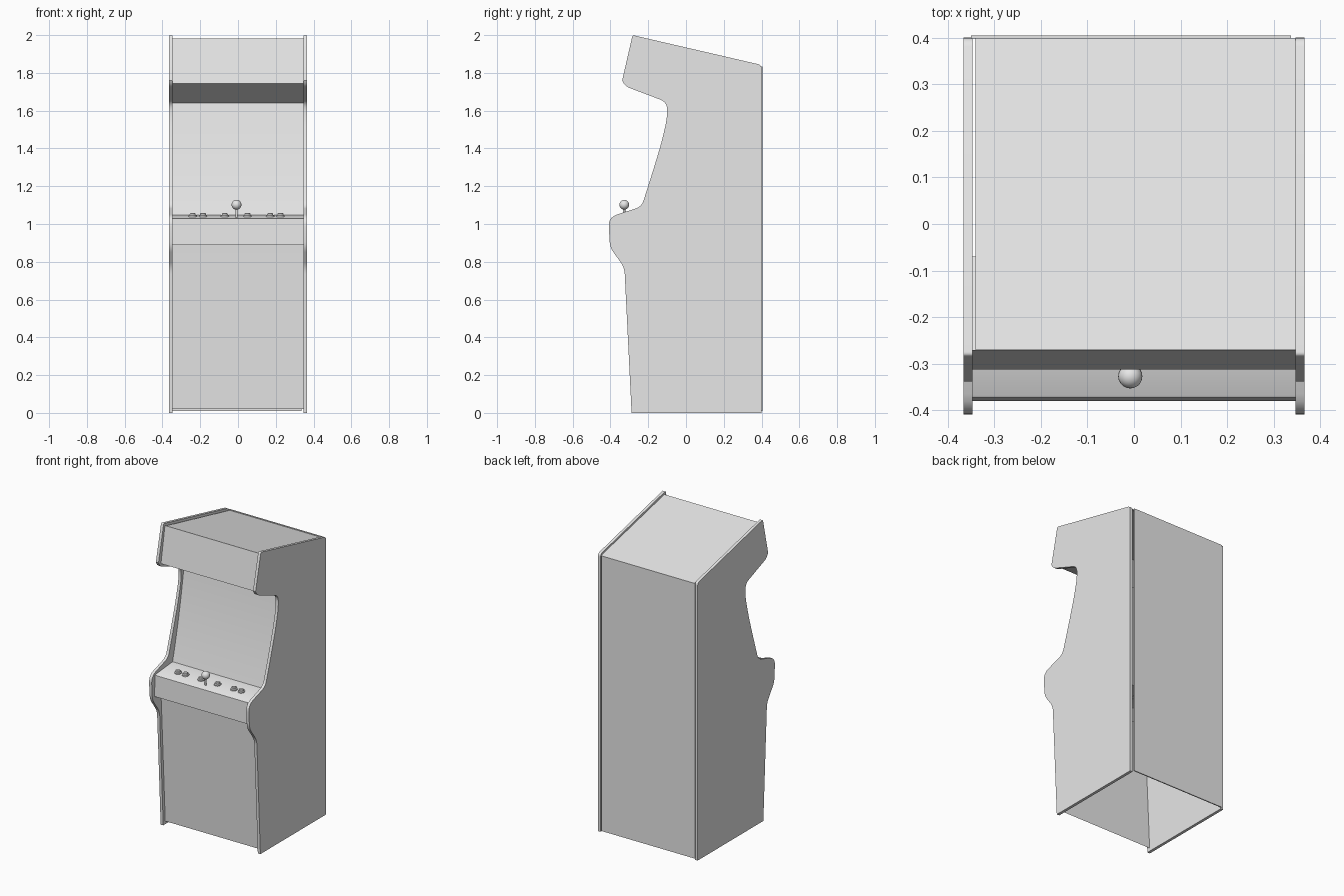
import bpy, bmesh, math
from mathutils import Vector

if "Cube" in bpy.data.objects:
    bpy.data.objects.remove(bpy.data.objects["Cube"])

grey = bpy.data.materials.new("light grey")
grey.diffuse_color = (0.8, 0.8, 0.8, 1)
grey.use_nodes = True
grey.node_tree.nodes["Principled BSDF"].inputs["Base Color"].default_value = grey.diffuse_color


def finish(name, bm, angle=35):
    me = bpy.data.meshes.new(name)
    bm.to_mesh(me)
    bm.free()
    me.materials.append(grey)
    ob = bpy.data.objects.new(name, me)
    bpy.context.collection.objects.link(ob)
    bpy.ops.object.select_all(action='DESELECT')
    ob.select_set(True)
    bpy.context.view_layer.objects.active = ob
    bpy.ops.object.shade_smooth_by_angle(angle=math.radians(angle))
    return ob


def fillet(points, steps=5):
    """Round each (y, z, cut) corner, starting the curve 'cut' away from it."""
    out = []
    n = len(points)
    for i, (y, z, cut) in enumerate(points):
        p = Vector((y, z))
        if not cut:
            out.append(p)
            continue
        a = p + (Vector(points[i - 1][:2]) - p).normalized() * cut
        b = p + (Vector(points[(i + 1) % n][:2]) - p).normalized() * cut
        for k in range(steps + 1):
            t = k / steps
            out.append(a * (1 - t) ** 2 + p * 2 * t * (1 - t) + b * t * t)
    return out


def slab(name, profile, x0, x1):
    bm = bmesh.new()
    face = bm.faces.new([bm.verts.new((x0, p[0], p[1])) for p in profile])
    ext = bmesh.ops.extrude_face_region(bm, geom=[face])
    moved = [v for v in ext["geom"] if isinstance(v, bmesh.types.BMVert)]
    bmesh.ops.translate(bm, verts=moved, vec=(x1 - x0, 0, 0))
    bmesh.ops.recalc_face_normals(bm, faces=bm.faces)
    return finish(name, bm)


def sheet(name, path, x0=-0.347, x1=0.347):
    """Thin panel swept across the cabinet; path runs with the outside on its left."""
    bm = bmesh.new()
    rows = [[bm.verts.new((x, y, z)) for x in (x0, x1)] for y, z in path]
    for a, b in zip(rows, rows[1:]):
        bm.faces.new((a[0], a[1], b[1], b[0]))
    return finish(name, bm)


# Side panels
side = fillet([
    (-0.288, 0.0, 0), (-0.326, 0.77, 0.035), (-0.402, 0.875, 0.03),
    (-0.412, 1.035, 0.05), (-0.235, 1.092, 0.035), (-0.172, 1.29, 0.06),
    (-0.13, 1.43, 0.06), (-0.10, 1.56, 0.04), (-0.10, 1.645, 0.04),
    (-0.325, 1.73, 0.03), (-0.338, 1.76, 0), (-0.283, 2.0, 0.01),
    (0.40, 1.842, 0.02), (0.40, 0.0, 0)])
for tag, s in (("left", -1), ("right", 1)):
    slab(tag + "_side_panel", side, s * 0.347, s * 0.366)

# Panels between the sides
sheet("kick_panel", [(-0.267, 0.02), (-0.305, 0.77), (-0.312, 0.89)])
sheet("control_box", [(-0.312, 0.89), (-0.38, 0.89), (-0.373, 1.028),
                      (-0.368, 1.032), (-0.19, 1.048)])
screen = []
for k in range(9):
    t = k / 8
    screen.append((-0.19 + 0.155 * t - 0.035 * t * t, 1.048 + 0.592 * t))
sheet("screen_panel", screen)
sheet("marquee_underside", [(-0.07, 1.64), (-0.312, 1.745)])
sheet("marquee", [(-0.312, 1.745), (-0.27, 1.982)])
sheet("top_panel", [(-0.27, 1.982), (0.398, 1.83)], -0.34, 0.347)
slab("back_panel", [(0.398, 0.01), (0.405, 0.01), (0.405, 1.835), (0.398, 1.835)],
     -0.35, 0.337)


def lathe(name, rings, x, y, z, sides=20):
    """Stack of (radius, height) rings turned around a vertical axis."""
    bm = bmesh.new()
    loops = [[bm.verts.new((x + r * math.cos(2 * math.pi * i / sides),
                            y + r * math.sin(2 * math.pi * i / sides), z + h))
              for i in range(sides)] for r, h in rings]
    for a, b in zip(loops, loops[1:]):
        for i in range(sides):
            j = (i + 1) % sides
            bm.faces.new((a[i], a[j], b[j], b[i]))
    bm.faces.new(loops[-1])
    return finish(name, bm)


# Buttons
for n, x in enumerate((-0.24, -0.185, -0.07, 0.05, 0.17, 0.225)):
    lathe(f"button_{n + 1}", [(0.022, -0.004), (0.022, 0.005), (0.016, 0.008),
                              (0.015, 0.015), (0.011, 0.018)], x, -0.285, 1.04)

# Joystick
lathe("joystick_shaft", [(0.006, 0), (0.006, 0.05)], -0.008, -0.327, 1.032, 12)
bm = bmesh.new()
bmesh.ops.create_uvsphere(bm, u_segments=20, v_segments=12, radius=0.026)
bmesh.ops.translate(bm, verts=bm.verts, vec=(-0.008, -0.327, 1.102))
finish("joystick_ball", bm)
